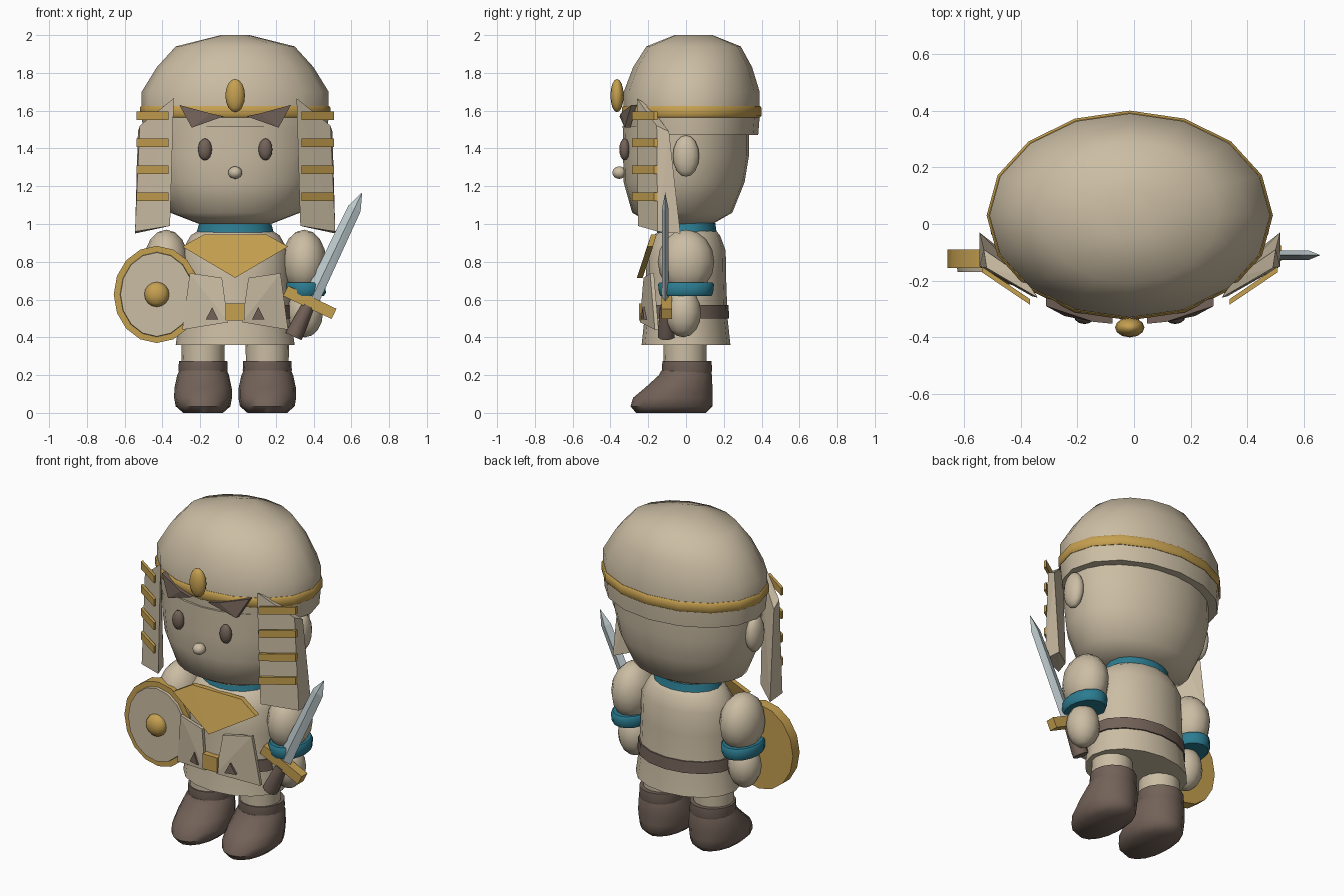
import bpy, bmesh, math
from mathutils import Vector

if "Cube" in bpy.data.objects:
    bpy.data.objects.remove(bpy.data.objects["Cube"])

CX = -0.015  # symmetry plane of the figure


def material(name, rgb):
    m = bpy.data.materials.new(name)
    m.diffuse_color = (*rgb, 1)
    m.use_nodes = True
    m.node_tree.nodes["Principled BSDF"].inputs["Base Color"].default_value = m.diffuse_color
    return m


TAN = material("tan", (0.60, 0.51, 0.37))
GOLD = material("gold", (0.56, 0.35, 0.08))
BROWN = material("brown", (0.17, 0.122, 0.098))
TEAL = material("teal", (0.024, 0.2, 0.28))
STEEL = material("steel", (0.52, 0.60, 0.62))


def finish(bm, name, mat, smooth):
    bmesh.ops.recalc_face_normals(bm, faces=bm.faces)
    me = bpy.data.meshes.new(name)
    bm.to_mesh(me)
    bm.free()
    me.materials.append(mat)
    ob = bpy.data.objects.new(name, me)
    bpy.context.collection.objects.link(ob)
    if smooth:
        bpy.ops.object.select_all(action='DESELECT')
        ob.select_set(True)
        bpy.context.view_layer.objects.active = ob
        bpy.ops.object.shade_smooth_by_angle(angle=math.radians(50))
    return ob


def loft(name, mat, rings, n=16, along_y=False):
    """Stack of elliptical rings (height, cx, cy, rx, ry), capped at both ends."""
    bm = bmesh.new()
    loops = []
    for h, cx, cy, rx, ry in rings:
        loop = []
        for i in range(n):
            a = 2 * math.pi * i / n
            p, q = cx + rx * math.cos(a), cy + ry * math.sin(a)
            loop.append(bm.verts.new((p, h, q) if along_y else (p, q, h)))
        loops.append(loop)
    for a, b in zip(loops, loops[1:]):
        for i in range(n):
            j = (i + 1) % n
            bm.faces.new((a[i], a[j], b[j], b[i]))
    bm.faces.new(loops[0])
    bm.faces.new(loops[-1])
    return finish(bm, name, mat, True)


def ball(name, mat, center, radii, seg=12, rings=8):
    bm = bmesh.new()
    bmesh.ops.create_uvsphere(bm, u_segments=seg, v_segments=rings, radius=1)
    for v in bm.verts:
        v.co = Vector([c + r * k for c, r, k in zip(center, radii, v.co)])
    return finish(bm, name, mat, True)


def hull(name, mat, pts, smooth=False):
    bm = bmesh.new()
    for p in pts:
        bm.verts.new(p)
    res = bmesh.ops.convex_hull(bm, input=bm.verts)
    bmesh.ops.delete(bm, geom=[v for v in res["geom_interior"] if isinstance(v, bmesh.types.BMVert)],
                     context='VERTS')
    return finish(bm, name, mat, smooth)


def plate(name, mat, outline, t, s=1):
    """Front outline (x from centre, y, z), mirrored by s and thickened backwards."""
    return hull(name, mat, [(CX + s * x, y + d, z) for x, y, z in outline for d in (0, t)])


# Head and cap
loft("head", TAN, [(1.0, CX, -.02, .19, .16), (1.06, CX, -.02, .345, .265),
                   (1.22, CX, -.01, .415, .32), (1.36, CX, 0, .44, .333), (1.52, CX, 0, .445, .335)], 24)
loft("cap", TAN, [(1.47, CX, .03, .485, .352), (1.57, CX, .03, .495, .36), (1.70, CX, .03, .495, .36),
                  (1.83, CX, .035, .415, .315), (1.94, CX, .04, .315, .25), (2.0, CX, .04, .075, .1)])
loft("cap_band", GOLD, [(1.565, CX, .03, .497, .362), (1.575, CX, .03, .505, .37),
                        (1.615, CX, .03, .505, .37), (1.625, CX, .03, .497, .362)])
ball("cap_jewel", GOLD, (CX, -.365, 1.68), (.052, .035, .088))
ball("nose", TAN, (CX, -.353, 1.272), (.037, .037, .033))

# Tunic, neck and belt
loft("tunic", TAN, [(.36, CX, 0, .315, .235), (.5, CX, 0, .295, .22), (.72, CX, 0, .285, .212),
                    (.86, CX, 0, .28, .21), (.94, CX, .005, .235, .175), (.975, CX, .01, .18, .14)])
loft("neck_trim", TEAL, [(.95, CX, .005, .205, .16), (.97, CX, .005, .2, .155), (1.005, CX, .005, .19, .15)])
loft("belt", BROWN, [(.50, CX, 0, .305, .228), (.57, CX, 0, .3, .225)])
plate("belt_buckle", GOLD, [(x, -.25, z) for x in (-.05, .05) for z in (.49, .58)], .04)
plate("chest_plate", GOLD, [(-.165, -.185, .945), (.165, -.185, .945), (.28, -.205, .88),
                            (0, -.26, .715), (-.28, -.205, .88)], .03)

for s, side in ((1, "right"), (-1, "left")):
    X = lambda x: CX + s * x
    # Face
    ball(f"eye_{side}", BROWN, (X(.16), -.325, 1.395), (.037, .028, .058))
    ball(f"ear_{side}", TAN, (X(.45), 0, 1.36), (.045, .07, .11))
    plate(f"brow_tuft_outer_{side}", BROWN, [(.295, -.29, 1.63), (.23, -.325, 1.51), (.13, -.345, 1.585)], .03, s)
    plate(f"brow_tuft_inner_{side}", BROWN, [(.23, -.325, 1.51), (.06, -.352, 1.57), (.13, -.345, 1.585)], .03, s)
    # Hanging side flaps of the cap with gold bars
    hull(f"cap_flap_{side}", TAN, [(X(x), y, z) for x, y, z in (
        (.325, -.26, 1.666), (.505, -.155, 1.52), (.345, -.255, .99), (.53, -.15, .96),
        (.37, -.19, 1.62), (.515, -.09, 1.49), (.39, -.14, .98), (.53, -.03, .95))])
    for i in range(4):
        z = 1.573 - i * .143
        plate(f"flap_bar_{side}_{i + 1}", GOLD,
              [(x, y, z + d) for x, y in ((.352, -.285), (.522, -.17)) for d in (-.022, .022)], .02, s)
    # Arms
    ball(f"sleeve_{side}", TAN, (X(.365), 0, .80), (.118, .15, .17))
    loft(f"sleeve_cuff_{side}", TEAL, [(.62, X(.37), 0, .1, .135), (.635, X(.372), 0, .108, .143),
                                       (.68, X(.37), 0, .108, .148), (.69, X(.37), 0, .1, .14)])
    ball(f"hand_{side}", TAN, (X(.37), -.015, .53), (.095, .095, .13))
    # Front panels of the tunic
    plate(f"tunic_panel_{side}", TAN, [(.24, -.19, .74), (.07, -.225, .715),
                                       (.037, -.245, .48), (.28, -.165, .44)], .02, s)
    plate(f"panel_triangle_{side}", BROWN, [(.09, -.24, .495), (.155, -.222, .495), (.122, -.23, .56)], .02, s)
    # Legs and boots
    x = X(.17)
    loft(f"leg_{side}", TAN, [(.2, x, -.005, .112, .112), (.42, x, -.005, .116, .116)])
    loft(f"boot_{side}", BROWN, [(0, x, -.08, .105, .185), (.035, x, -.077, .145, .217), (.08, x, -.07, .153, .21),
                                 (.13, x, -.04, .152, .18), (.2, x, -.003, .137, .14), (.225, x, 0, .125, .13)])
    loft(f"boot_cuff_{side}", BROWN, [(.205, x, .005, .125, .128), (.225, x, .005, .13, .133),
                                      (.275, x, .005, .128, .13)])

# Shield, held on the left
SX, SZ = -.43, .627
loft("shield_rim", GOLD, [(-.155, SX, SZ, .228, .257), (-.09, SX, SZ, .228, .257)], 16, True)
loft("shield_face", TAN, [(-.17, SX, SZ, .192, .222), (-.15, SX, SZ, .195, .225)], 16, True)
ball("shield_boss", GOLD, (SX, -.17, SZ), (.066, .045, .066))


# Sword, tilted outward: u runs along the blade, v across it
def sword_point(u, v, y):
    return (.38 + .43 * u + .903 * v, y, .585 + .903 * u - .43 * v)


blade = [sword_point(.645, 0, -.11)]
for u, w in ((0, .044), (.55, .036)):
    blade += [sword_point(u, v, y) for v, y in ((-w, -.11), (w, -.11), (0, -.127), (0, -.093))]
hull("sword_blade", STEEL, blade)
hull("sword_guard", GOLD, [sword_point(u, v, y) for u in (-.03, .03) for v in (-.142, .142) for y in (-.13, -.075)])
grip = []
for u, r in ((-.2, .046), (-.17, .046), (-.02, .034)):
    for i in range(10):
        a = 2 * math.pi * i / 10
        grip.append(sword_point(u, r * math.cos(a), -.105 + r * math.sin(a)))
hull("sword_grip", BROWN, grip, True)
